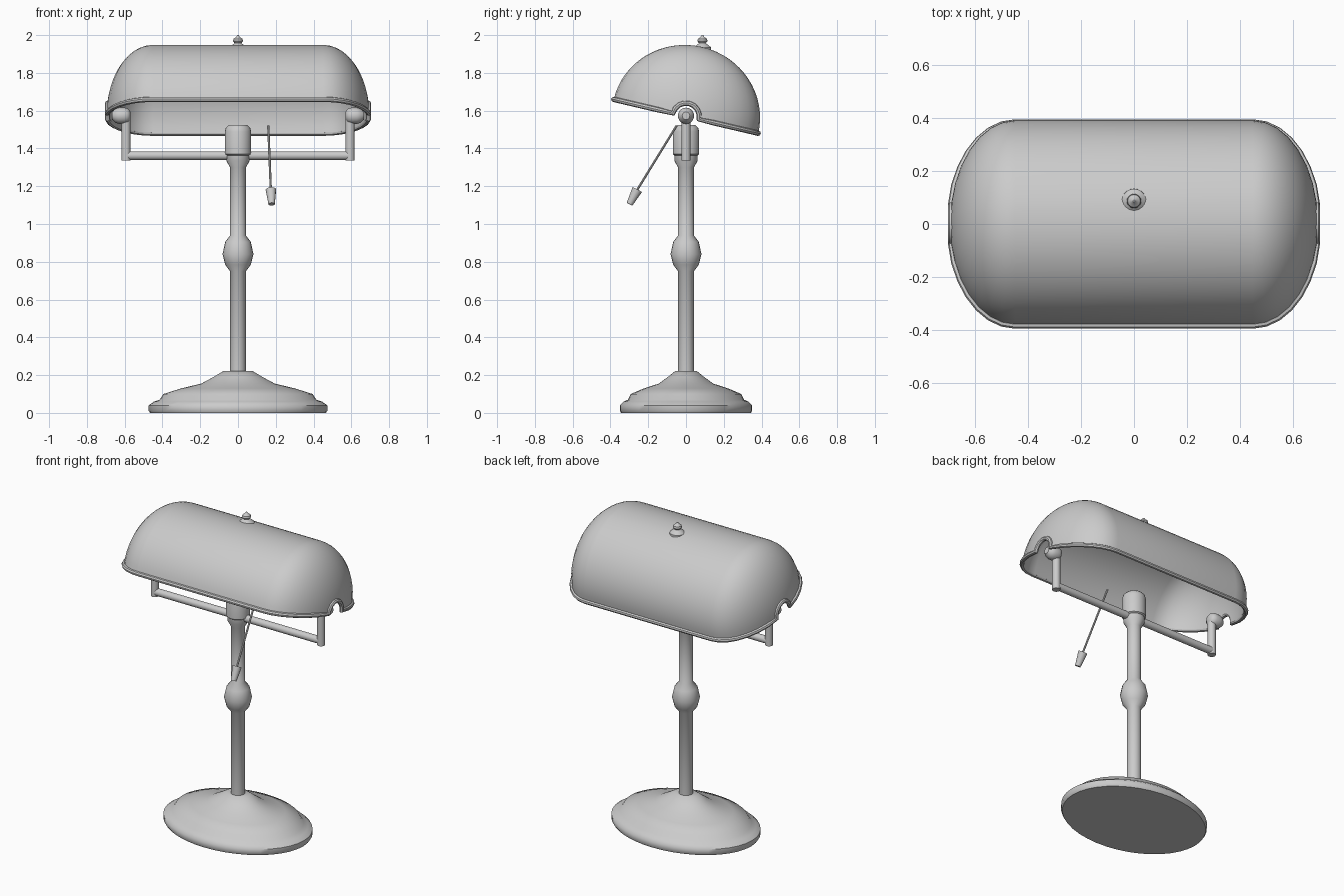
import bpy, bmesh
from math import sin, cos, pi, radians
from mathutils import Vector, Matrix

if "Cube" in bpy.data.objects:
    bpy.data.objects.remove(bpy.data.objects["Cube"])


def finish(name, bm, angle=40):
    bmesh.ops.remove_doubles(bm, verts=bm.verts, dist=1e-5)
    bmesh.ops.recalc_face_normals(bm, faces=bm.faces)
    me = bpy.data.meshes.new(name)
    bm.to_mesh(me)
    bm.free()
    ob = bpy.data.objects.new(name, me)
    bpy.context.collection.objects.link(ob)
    smooth(ob, angle)
    return ob


def smooth(ob, angle=40):
    bpy.ops.object.select_all(action='DESELECT')
    ob.select_set(True)
    bpy.context.view_layer.objects.active = ob
    bpy.ops.object.shade_smooth_by_angle(angle=radians(angle))


def bridge(bm, rings):
    for a, b in zip(rings, rings[1:]):
        for i in range(len(a)):
            j = (i + 1) % len(a)
            bm.faces.new((a[i], a[j], b[j], b[i]))


def lathe(name, profile, n=24, y_scale=1.0, matrix=None, angle=40):
    """Spin (radius, height) points about z, with capped ends."""
    bm = bmesh.new()
    rings = [[bm.verts.new((r * cos(2 * pi * i / n), r * y_scale * sin(2 * pi * i / n), z))
              for i in range(n)] for r, z in profile]
    bridge(bm, rings)
    bm.faces.new(rings[0])
    bm.faces.new(rings[-1])
    if matrix:
        bm.transform(matrix)
    return finish(name, bm, angle)


def along(a, b):
    a, b = Vector(a), Vector(b)
    return Matrix.Translation(a) @ (b - a).to_track_quat('Z', 'Y').to_matrix().to_4x4()


def rod(name, a, b, r0, r1=None, n=16):
    length = (Vector(b) - Vector(a)).length
    return lathe(name, [(r0, 0), (r1 or r0, length)], n, matrix=along(a, b))


# Oval foot
lathe("base", [(.465, 0), (.473, .012), (.473, .04), (.445, .06), (.415, .07), (.395, .10),
               (.30, .13), (.195, .155), (.13, .19), (.075, .223)], 40, .74, angle=50)

# Column with turned knop and top socket
lathe("column", [(.042, .2), (.042, .75), (.068, .785), (.082, .84), (.068, .905),
                 (.042, .94), (.042, 1.30), (.062, 1.335), (.062, 1.38)], 20)
lathe("socket", [(.06, 1.362), (.07, 1.37), (.07, 1.49), (.064, 1.51), (.05, 1.523)], 24)

# Yoke: crossbar, uprights, pivot knobs
rod("crossbar", (-.60, 0, 1.362), (.60, 0, 1.362), .023)
for s, side in ((-1, "left"), (1, "right")):
    rod("upright_" + side, (s * .593, 0, 1.335), (s * .593, 0, 1.55), .024)
    lathe("pivot_knob_" + side, [(.022, 0), (.038, .012), (.043, .03), (.043, .06),
                                 (.036, .08), (.02, .097)], 20,
          matrix=along((s * .57, 0, 1.573), (s * .67, 0, 1.573)))

# Shade: half capsule, tilted forward edge up
HX, RX, RY, RZ = .45, .247, .393, .377
TILT = Matrix.Translation((0, 0, 1.57)) @ Matrix.Rotation(radians(-13.2), 4, 'X')
N = 16


def stadium(k):
    """Outline points (x, y), right end then left end."""
    pts = []
    for s in (1, -1):
        for i in range(N + 1):
            t = -pi / 2 + pi * i / N
            pts.append((s * (HX + RX * k * cos(t)), s * RY * k * sin(t)))
    return pts


bm = bmesh.new()
STEPS = 16
bridge(bm, [[bm.verts.new((x, y, RZ * sin(pi / 2 * j / STEPS)))
             for x, y in stadium(max(cos(pi / 2 * j / STEPS), 0))] for j in range(STEPS)])
top = [v for v in bm.verts if v.co.z > RZ * sin(pi / 2 * (STEPS - 1) / STEPS) - 1e-5]
ridge = [bm.verts.new((s * HX, 0, RZ)) for s in (1, -1)]
for h in range(2):
    end = top[h * (N + 1):(h + 1) * (N + 1)]
    nxt = top[((1 - h) * (N + 1))]
    for a, b in zip(end, end[1:]):
        bm.faces.new((a, b, ridge[h]))
    bm.faces.new((end[-1], nxt, ridge[1 - h], ridge[h]))
shade = finish("shade", bm)

# Wall thickness and pivot notches
cutter = rod("notch_cutter", (-.9, 0, 0), (.9, 0, 0), .066, n=32)
cutter.hide_render = True
sol = shade.modifiers.new("wall", 'SOLIDIFY')
sol.thickness, sol.offset = .014, -1
cut = shade.modifiers.new("notch", 'BOOLEAN')
cut.operation, cut.solver, cut.object = 'DIFFERENCE', 'EXACT', cutter
bpy.ops.object.select_all(action='DESELECT')
shade.select_set(True)
bpy.context.view_layer.objects.active = shade
for m in ("wall", "notch"):
    bpy.ops.object.modifier_apply(modifier=m)
bpy.data.objects.remove(cutter)
shade.matrix_world = TILT
smooth(shade)

# Beaded rim that arches over each notch
path = []
for s in (1, -1):
    for i in range(N + 1):
        t = -pi / 2 + pi * i / N
        x, y = HX + RX * cos(t), RY * sin(t)
        if abs(y) > .085:
            path.append((s * x, s * y, 0))
        elif i == N // 2:
            for k in range(9):
                a = pi - pi * k / 8
                path.append((s * (HX + RX - .006), s * .07 * cos(a), .07 * sin(a)))
cu = bpy.data.curves.new("shade_rim", 'CURVE')
cu.dimensions = '3D'
cu.bevel_depth, cu.bevel_resolution = .014, 2
sp = cu.splines.new('POLY')
sp.points.add(len(path) - 1)
for p, co in zip(sp.points, path):
    p.co = (*co, 1)
sp.use_cyclic_u = True
rim = bpy.data.objects.new("shade_rim", cu)
bpy.context.collection.objects.link(rim)
rim.matrix_world = TILT
bpy.ops.object.select_all(action='DESELECT')
rim.select_set(True)
bpy.context.view_layer.objects.active = rim
bpy.ops.object.convert(target='MESH')
smooth(bpy.context.object)

# Finial on the crown
lathe("finial", [(.047, 1.915), (.046, 1.935), (.03, 1.948), (.018, 1.957), (.027, 1.968),
                 (.024, 1.98), (.01, 1.99), (.004, 2.0)], 20,
      matrix=Matrix.Translation((0, .087, 0)))

# Pull cord and weight
rod("pull_cord", (.16, -.05, 1.52), (.174, -.262, 1.175), .006, n=8)
rod("pull_weight", (.174, -.258, 1.182), (.178, -.299, 1.105), .028, .017, n=12)
